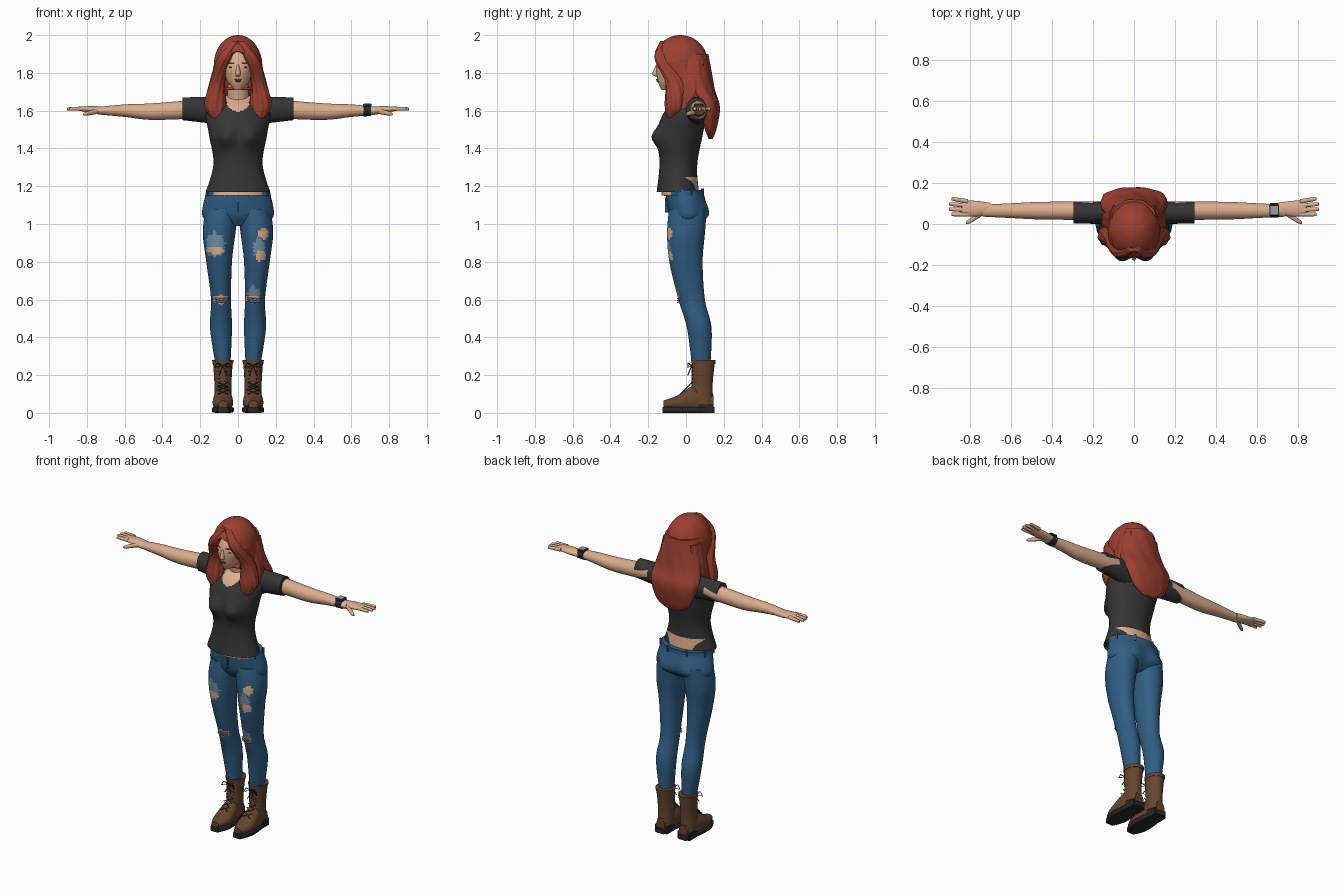
import bpy, bmesh, math
from mathutils import Vector

default_cube = bpy.data.objects.get("Cube")
if default_cube:
    bpy.data.objects.remove(default_cube)


def material(name, red, green, blue):
    made = bpy.data.materials.new(name)
    made.use_nodes = True
    made.diffuse_color = (red, green, blue, 1)
    shader = made.node_tree.nodes["Principled BSDF"]
    shader.inputs["Base Color"].default_value = made.diffuse_color
    return made


SKIN = material("skin", .72, .42, .27)
HAIR = material("red hair", .33, .05, .03)
SHIRT = material("charcoal cloth", .035, .035, .035)
DENIM = material("blue denim", .03, .11, .23)
FRAY = material("frayed denim", .16, .26, .36)
LEATHER = material("brown leather", .13, .06, .03)
DARK = material("black rubber", .02, .02, .02)
LIPS = material("red lips", .4, .07, .06)
GLASS = material("grey glass", .3, .35, .4)


def finish(ob, materials):
    for each in materials:
        ob.data.materials.append(each)
    bpy.ops.object.select_all(action='DESELECT')
    ob.select_set(True)
    bpy.context.view_layer.objects.active = ob
    bpy.ops.object.shade_smooth_by_angle(angle=math.radians(50))
    return ob


def spline(rows, steps):
    # Smoothly interpolated cross-sections
    last = len(rows) - 1
    for i in range(last):
        start, end = rows[i], rows[i + 1]
        leave = (end - rows[max(i - 1, 0)]) / 2
        arrive = (rows[min(i + 2, last)] - start) / 2
        for step in range(steps):
            t = step / steps
            ease = t * t * (3 - 2 * t)
            yield (start.lerp(end, ease) + leave * t * (1 - t) ** 2
                   - arrive * t * t * (1 - t))
    yield rows[last]


def loft(name, rows, *materials, axis='z', offset=0, side=1, sides=48, steps=8, power=2,
         ripple=0, shape=None, rule=None, cut=None):
    # Row: position on the axis, centre (first value may come from offset), two radii
    full = [Vector(row if len(row) == 5 else (row[0], offset, *row[1:])) for row in rows]
    bm = bmesh.new()
    rings = []
    for t, a, b, width, depth in spline(full, steps):
        ring = []
        for k in range(sides):
            angle = math.tau * k / sides
            c, s = math.cos(angle), math.sin(angle)
            wave = 1 + ripple * math.sin(9 * angle + 25 * t)
            u = a + math.copysign(abs(c) ** (2 / power), c) * width * wave
            v = b + math.copysign(abs(s) ** (2 / power), s) * depth * wave
            co = Vector({'z': (u, v, t), 'x': (t, u, v), 'y': (u, t, v)}[axis])
            if shape:
                shape(co)
            co.x *= side
            ring.append(bm.verts.new(co))
        rings.append(ring)
    for lower, upper in zip(rings, rings[1:]):
        for k in range(sides):
            bm.faces.new((lower[k - 1], lower[k], upper[k], upper[k - 1]))
    bm.faces.new(rings[0])
    bm.faces.new(rings[-1])
    bmesh.ops.recalc_face_normals(bm, faces=bm.faces)
    if rule:
        for face in bm.faces:
            face.material_index = rule(face.calc_center_median(), face.normal)
    if cut:
        opening = [face for face in bm.faces if cut(face.calc_center_median())]
        bmesh.ops.delete(bm, geom=opening, context='FACES')
    mesh = bpy.data.meshes.new(name)
    bm.to_mesh(mesh)
    bm.free()
    ob = bpy.data.objects.new(name, mesh)
    bpy.context.collection.objects.link(ob)
    return finish(ob, materials)


def blob(name, location, size, surface, rotation=(0, 0, 0)):
    bpy.ops.mesh.primitive_uv_sphere_add(location=location, rotation=rotation)
    ob = bpy.context.object
    ob.name, ob.scale = name, size
    finish(ob, [surface])


def box(name, location, size, surface, turn=0):
    bpy.ops.mesh.primitive_cube_add(size=1, location=location, rotation=(0, 0, turn))
    ob = bpy.context.object
    ob.name, ob.scale = name, size
    finish(ob, [surface])


def cord(name, points, surface):
    curve = bpy.data.curves.new(name, 'CURVE')
    curve.dimensions, curve.bevel_depth, curve.bevel_resolution = '3D', .003, 2
    line = curve.splines.new('POLY')
    line.points.add(len(points) - 1)
    for point, location in zip(line.points, points):
        point.co = (*location, 1)
    curve.materials.append(surface)
    bpy.context.collection.objects.link(bpy.data.objects.new(name, curve))


def bump(co, x, z, spread):
    return math.exp(-((abs(co.x) - x) ** 2 + (co.z - z) ** 2) / spread ** 2)


def inside(co, x, z, width, height):
    return math.hypot((co.x - x) / width, (co.z - z) / height)


# Shirt with bust and scooped neckline
def bust(co):
    if co.y < 0:
        co.y -= .042 * bump(co, .07, 1.46, .055)


def neckline(centre, normal):
    return int(centre.y < 0 and inside(centre, 0, 1.67, .064, .075) < 1)


loft("shirt", [(1.17, -.045, .17, .11), (1.32, -.04, .13, .1), (1.48, -.03, .155, .12),
               (1.6, 0, .165, .11), (1.69, .04, .06, .04)],
     SHIRT, SKIN, sides=96, steps=14, shape=bust, rule=neckline)
loft("waist_skin", [(1.15, -.03, .15, .1), (1.25, -.03, .14, .09)], SKIN)
loft("neck", [(1.6, .02, .06, .055), (1.8, -.01, .05, .06)], SKIN)


# Jeans hips with seat, waistband and belt loops
def seat(co):
    if co.y > 0:
        co.y += .02 * bump(co, .08, 1.06, .055)


loft("jeans_hips", [(.99, 0, .14, .05), (1.05, .01, .19, .1), (1.18, -.01, .165, .1)],
     DENIM, shape=seat)
loft("waistband", [(1.15, -.01, .174, .106), (1.18, -.01, .168, .106)], DENIM)
for k in range(8):
    angle = math.tau * (k + .5) / 8
    box("belt_loop", (.17 * math.cos(angle), .106 * math.sin(angle) - .01, 1.167),
        (.014, .01, .04), DENIM, angle)
box("fly_seam", (0, -.1, 1.1), (.006, .02, .08), DENIM)
blob("jeans_button", (0, -.115, 1.167), (.008, .005, .008), GLASS)

# Torn patches: centre x and z, half width and half height
BARE = [(-.12, .86, .05, .02), (-.09, .6, .04, .025), (.135, .95, .026, .03),
        (.12, .83, .026, .03), (.08, .6, .04, .02)]
WORN = [(-.12, .89, .05, .065), (.11, .87, .03, .06), (.085, .63, .035, .04)]


def torn(centre, normal):
    edge = 1 + .1 * math.sin(centre.x * 190) + .1 * math.sin(centre.z * 310)
    for index, patches in ((2, BARE), (1, WORN)):
        if normal.y < -.15 and any(inside(centre, *patch) < edge for patch in patches):
            return index
    return 0


def flatten(co):
    co.z = max(co.z, .025)


foot = [(-.12, .045, .025, .02), (-.05, .05, .053, .04), (.05, .065, .048, .08),
        (.145, .05, .03, .045)]
sole = [(y * 1.04, .016, width + .004, .016) for y, height, width, depth in foot]

for s, label in ((1, "left_"), (-1, "right_")):
    loft(label + "jeans_leg",
         [(.26, .08, .08, .04, .05), (.45, .09, .07, .058, .065), (.6, .09, .03, .053, .07),
          (.8, .1, 0, .068, .088), (.95, .1, 0, .086, .1), (1.08, .085, .01, .088, .1)],
         DENIM, FRAY, SKIN, side=s, sides=80, steps=20, rule=torn)

    # Frayed threads over the knee
    for z in (.59, .6, .61):
        cord(label + "thread", [(s * .05, -.03, z), (s * .09, -.045, z - .005), (s * .12, -.03, z)],
             FRAY)

    # Laced boots
    loft(label + "boot_shaft", [(.05, .085, .047, .06), (.15, .085, .045, .056),
                                (.28, .092, .053, .062)], LEATHER, offset=.08, side=s)
    loft(label + "boot_cuff", [(.26, .092, .054, .063), (.28, .092, .057, .065)],
         LEATHER, offset=.08, side=s)
    loft(label + "boot_foot", foot, LEATHER, axis='y', offset=.08, side=s, shape=flatten)
    loft(label + "boot_sole", sole, DARK, axis='y', offset=.08, side=s, power=5)
    box(label + "boot_heel", (s * .08, .1, .022), (.086, .08, .044), DARK)
    for flip in (-1, 1):
        zigzag = [(s * .08 + flip * .026 * (-1) ** k, min(.035, .02 * k - .03), .1 + .02 * k)
                  for k in range(9)]
        cord(label + "boot_lace", zigzag, DARK)
        bow = [(0, .03, .25), (.03, .01, .265), (.045, .01, .24), (0, .03, .25), (.02, .01, .2)]
        cord(label + "lace_bow", [(s * .08 + flip * x, y, z) for x, y, z in bow], DARK)

    # Sleeve, arm and hand
    loft(label + "sleeve", [(.08, 1.6, .055, .075), (.295, 1.61, .053, .06)],
         SHIRT, axis='x', offset=.055, side=s)
    loft(label + "arm", [(.2, 1.61, .045, .05), (.45, 1.595, .043, .044),
                         (.6, 1.6, .036, .033), (.74, 1.6, .029, .02)],
         SKIN, axis='x', offset=.065, side=s)
    loft(label + "palm", [(.7, 1.6, .028, .02), (.77, 1.605, .038, .019), (.84, 1.61, .038, .01)],
         SKIN, axis='x', offset=.075, side=s)
    for k in range(4):
        y = .047 + .021 * k
        tip = .91 - .012 * abs(k - 1.5)
        loft(label + "finger", [(.81, y, 1.61, .011, .011), (tip - .01, y + .004 * k, 1.61, .009, .009),
                                (tip, y + .004 * k, 1.605, .003, .003)], SKIN, axis='x', side=s)
    loft(label + "thumb", [(.73, .06, 1.6, .014, .015), (.8, .016, 1.585, .012, .011),
                           (.82, .006, 1.58, .004, .004)], SKIN, axis='x', side=s)

    # Eye and brow
    blob(label + "eye", (s * .034, -.143, 1.83), (.015, .006, .005), DARK, (0, 0, s * .35))
    blob(label + "brow", (s * .036, -.146, 1.853), (.02, .005, .003), HAIR, (0, 0, s * .35))

    # Wavy locks framing the face
    loft(label + "front_lock",
         [(1.97, .01, -.11, .02, .025), (1.88, .07, -.13, .035, .035), (1.75, .11, -.06, .04, .05),
          (1.62, .12, -.06, .055, .05), (1.53, .1, -.08, .01, .01)], HAIR, side=s, ripple=.05)
    loft(label + "side_lock",
         [(1.87, .09, .03, .03, .06), (1.7, .125, .02, .03, .06), (1.58, .145, -.03, .01, .015)],
         HAIR, side=s, ripple=.05)

# Head, nose and mouth
loft("head", [(1.71, -.1, .02, .03), (1.76, -.07, .06, .08), (1.85, -.05, .083, .105),
              (1.97, -.04, .045, .06)], SKIN)
loft("nose", [(1.78, -.15, .008, .01), (1.795, -.155, .014, .023), (1.845, -.145, .007, .013)], SKIN)
blob("upper_lip", (0, -.152, 1.764), (.021, .007, .004), LIPS)
blob("lower_lip", (0, -.15, 1.757), (.017, .007, .005), LIPS)


# Domed crown of hair with a face opening, and the long back
def face_opening(centre):
    return centre.y < -.03 and inside(centre, 0, 1.79, .088, .125) < 1


dome = [(1.84 + .16 * math.sin(angle), -.03, .128 * math.cos(angle), .15 * math.cos(angle))
        for angle in (math.pi * k / 16 for k in range(9))]
crown = loft("hair_crown", [(1.71, .02, .138, .11)] + dome, HAIR, sides=96,
             ripple=.008, cut=face_opening)
crown.modifiers.new("thickness", 'SOLIDIFY').thickness = .012
loft("back_hair", [(1.9, .02, .11, .1), (1.72, .07, .15, .08), (1.62, .12, .16, .06),
                   (1.5, .13, .115, .03), (1.45, .13, .04, .01)], HAIR, ripple=.02)

# Wristwatch on the left arm
loft("watch_strap", [(.665, 1.6, .036, .03), (.705, 1.6, .035, .029)], DARK, axis='x', offset=.067)
box("watch_case", (.685, .067, 1.628), (.046, .05, .012), DARK)
box("watch_screen", (.685, .067, 1.635), (.036, .042, .004), GLASS)
